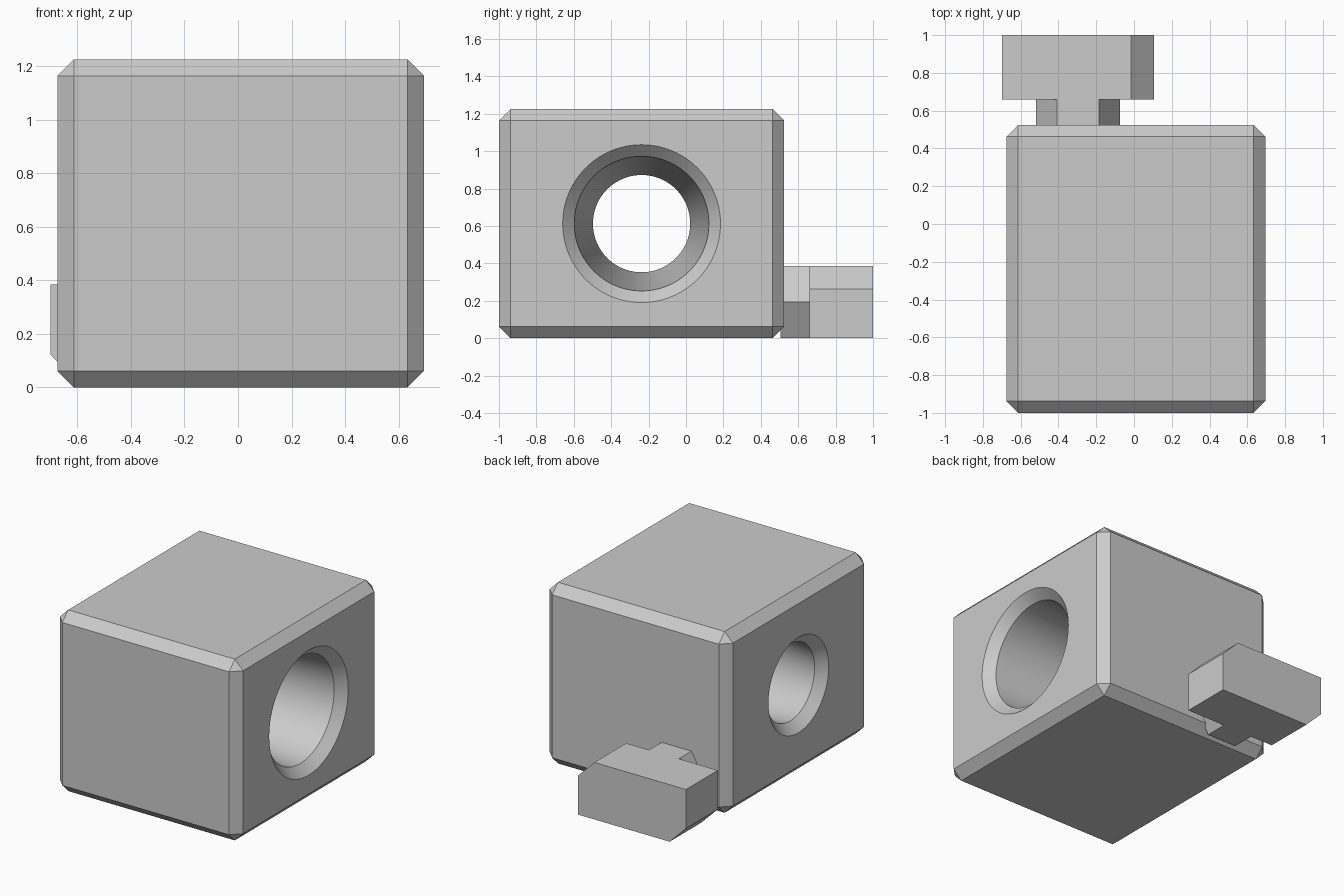
import bpy, bmesh, math
from mathutils import Matrix

cube = bpy.data.objects.get("Cube")
if cube:
    bpy.data.objects.remove(cube, do_unlink=True)

# Single grey finish
grey = bpy.data.materials.new("light_grey")
grey.use_nodes = True
colour = (0.6, 0.6, 0.6, 1)
grey.diffuse_color = colour
grey.node_tree.nodes["Principled BSDF"].inputs["Base Color"].default_value = colour


def make_object(name, bm):
    bmesh.ops.recalc_face_normals(bm, faces=bm.faces)
    mesh = bpy.data.meshes.new(name)
    bm.to_mesh(mesh)
    bm.free()
    mesh.materials.append(grey)
    obj = bpy.data.objects.new(name, mesh)
    bpy.context.collection.objects.link(obj)
    return obj


def extrude_along_y(name, outline, y0, y1):
    """Prism from an (x, z) outline."""
    bm = bmesh.new()
    rings = [[bm.verts.new((x, y, z)) for x, z in outline] for y in (y0, y1)]
    n = len(outline)
    for ring in rings:
        bm.faces.new(ring)
    for i in range(n):
        j = (i + 1) % n
        bm.faces.new((rings[0][i], rings[0][j], rings[1][j], rings[1][i]))
    return make_object(name, bm)


def lathe_along_x(name, profile, y, z, sides=96):
    """Closed turned solid from (x, radius) points."""
    bm = bmesh.new()
    rings = []
    for x, r in profile:
        angles = [2 * math.pi * i / sides for i in range(sides)]
        rings.append([bm.verts.new((x, y + r * math.cos(a), z + r * math.sin(a)))
                      for a in angles])
    bm.faces.new(rings[0])
    bm.faces.new(rings[-1])
    for a, b in zip(rings, rings[1:]):
        for i in range(sides):
            j = (i + 1) % sides
            bm.faces.new((a[i], a[j], b[j], b[i]))
    return make_object(name, bm)


# Chamfered block
left, right, front, back, height, chamfer = -0.675, 0.695, -1.0, 0.525, 1.225, 0.062
bm = bmesh.new()
bmesh.ops.create_cube(bm, size=1, matrix=Matrix.Translation(
    ((left + right) / 2, (front + back) / 2, height / 2))
    @ Matrix.Diagonal((right - left, back - front, height, 1)))
bmesh.ops.bevel(bm, geom=bm.edges[:], offset=chamfer, segments=1,
                affect='EDGES', profile=0.5)
body = make_object("body_block", bm)

# Tapered through hole with a chamfered rim at each end
wide, narrow, over = 0.36, 0.26, 0.1
cutter = lathe_along_x("hole_cutter", [
    (left - over, narrow + chamfer + over),
    (left + chamfer, narrow),
    (right - chamfer, wide),
    (right + over, wide + chamfer + over),
], y=(front + back) / 2, z=height / 2)
cutter.hide_render = True
cut = body.modifiers.new("through_hole", 'BOOLEAN')
cut.operation = 'DIFFERENCE'
cut.solver = 'EXACT'
cut.object = cutter
bpy.context.view_layer.objects.active = body
body.select_set(True)
bpy.ops.object.modifier_apply(modifier=cut.name)
bpy.data.objects.remove(cutter, do_unlink=True)
bpy.ops.object.select_all(action='DESELECT')
body.select_set(True)
bpy.ops.object.shade_smooth_by_angle(angle=math.radians(30))

# Hexagonal neck on the back
radius = 0.2225
half = radius * math.sin(math.pi / 3)
hexagon = [(-0.297 + radius * math.cos(i * math.pi / 3),
            half + radius * math.sin(i * math.pi / 3)) for i in range(6)]
extrude_along_y("hex_neck", hexagon, back - 0.02, 0.66)

# Bar head with two opposite corners cut off
x0, x1, top, corner = -0.7, 0.107, 2 * half, 0.122
extrude_along_y("bar_head", [
    (x0 + corner, 0), (x1, 0), (x1, top - corner),
    (x1 - corner, top), (x0, top), (x0, corner),
], 0.66, 1.0)
